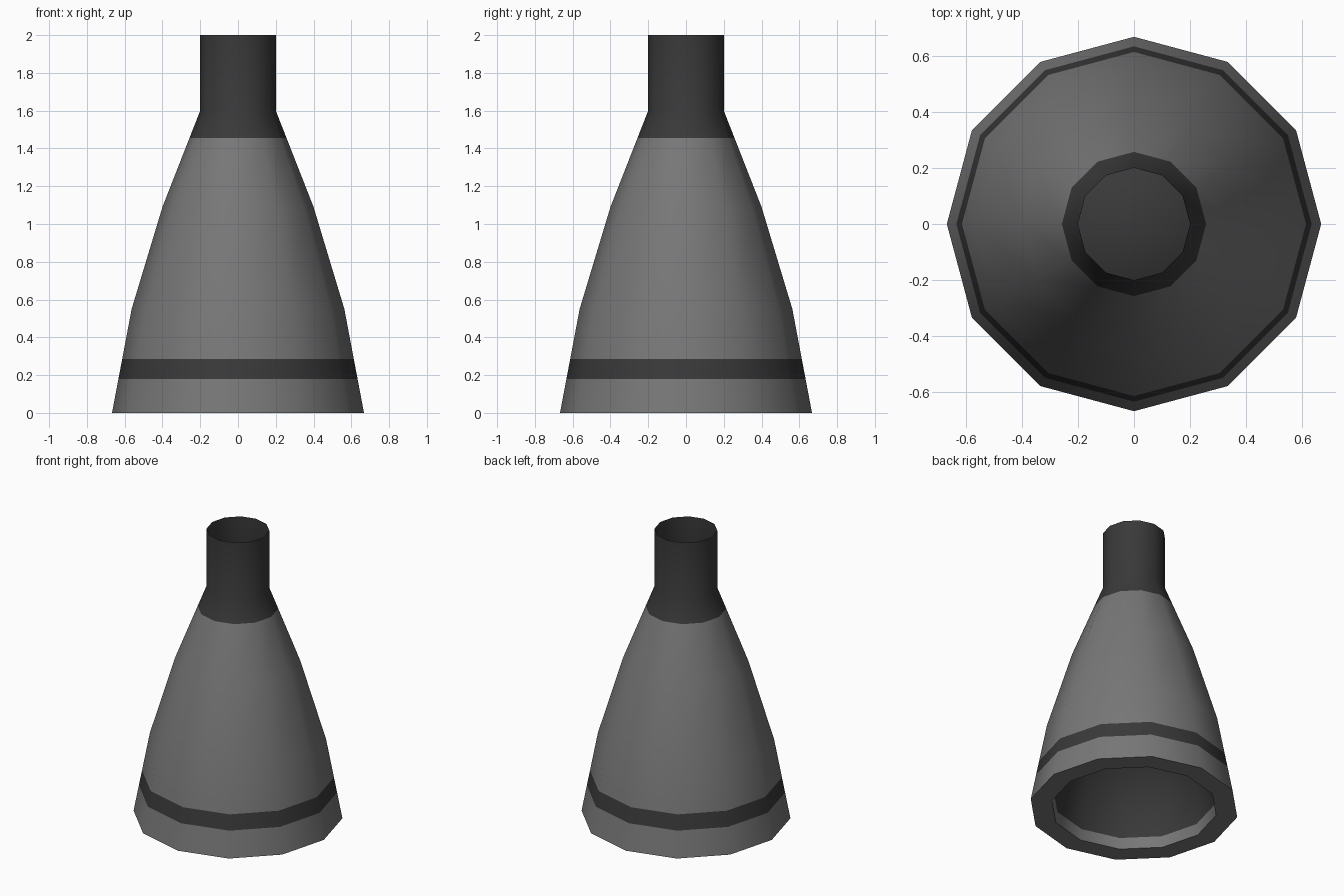
import bpy, bmesh, math

if "Cube" in bpy.data.objects:
    bpy.data.objects.remove(bpy.data.objects["Cube"])

SIDES = 12


def material(name, v):
    m = bpy.data.materials.new(name)
    m.diffuse_color = (v, v, v, 1)
    m.use_nodes = True
    m.node_tree.nodes["Principled BSDF"].inputs["Base Color"].default_value = m.diffuse_color
    return m


light = material("light grey metal", 0.186)
dark = material("dark grey metal", 0.041)


def revolve(name, profile, is_dark, cap=False, smooth=True):
    """Spin (radius, z) points into a 12-sided shell; faces are coloured by height."""
    bm = bmesh.new()
    rings = []
    for r, z in profile:
        rings.append([bm.verts.new((r * math.cos(2 * math.pi * i / SIDES),
                                    r * math.sin(2 * math.pi * i / SIDES), z))
                      for i in range(SIDES)])
    for a, b in zip(rings, rings[1:]):
        for i in range(SIDES):
            j = (i + 1) % SIDES
            bm.faces.new((a[i], a[j], b[j], b[i]))
    if cap:
        bm.faces.new(rings[0][::-1])
    for f in bm.faces:
        f.smooth = smooth
        f.material_index = 1 if is_dark(f.calc_center_median().z) else 0
    me = bpy.data.meshes.new(name)
    bm.to_mesh(me)
    bm.free()
    me.materials.append(light)
    me.materials.append(dark)
    ob = bpy.data.objects.new(name, me)
    bpy.context.collection.objects.link(ob)
    return ob


# outer bell with painted stripe, dark throat and open neck tube
revolve("outer_bell",
        [(0.667, 0), (0.633, 0.18), (0.613, 0.285), (0.563, 0.55), (0.4, 1.09),
         (0.257, 1.455), (0.2, 1.6), (0.2, 2.0)],
        lambda z: 0.18 < z < 0.285 or z > 1.455)

# flat bottom rim, facing down
revolve("bottom_rim", [(0.53, 0), (0.667, 0)], lambda z: False, smooth=False)

# inner lining, facing inward, closed by a plate part-way up the bell
revolve("inner_lining",
        [(0.45, 0.55), (0.519, 0.075), (0.53, 0)],
        lambda z: z > 0.075, cap=True)
